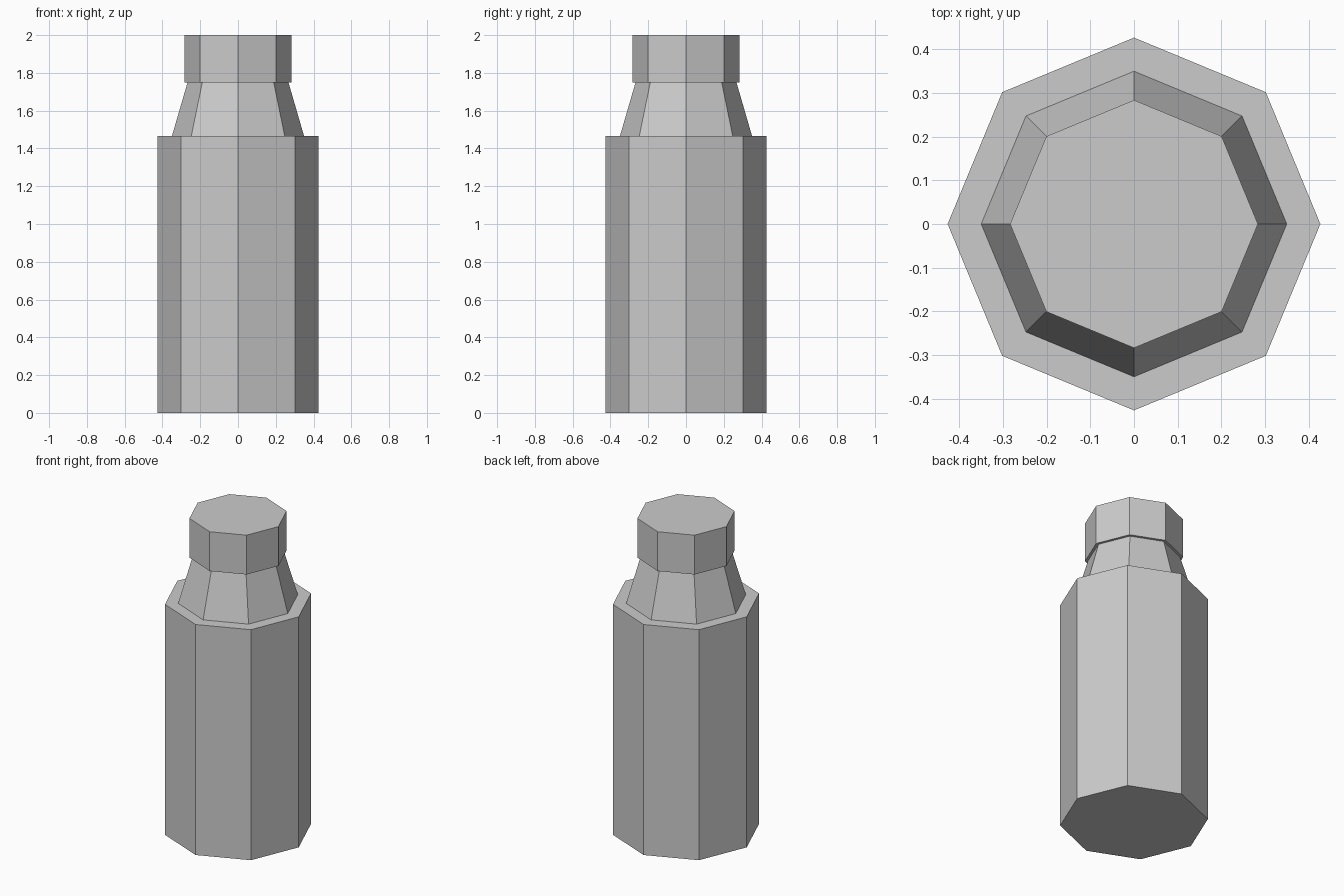
import bpy

if "Cube" in bpy.data.objects:
    bpy.data.objects.remove(bpy.data.objects["Cube"])

SIDES = 8


def section(name, r_bottom, r_top, z0, z1, fill='NGON'):
    """Eight-sided straight or tapered section with corners on the axes."""
    bpy.ops.mesh.primitive_cone_add(
        vertices=SIDES, radius1=r_bottom, radius2=r_top, depth=z1 - z0,
        end_fill_type=fill, location=(0, 0, (z0 + z1) / 2))
    obj = bpy.context.object
    obj.name = obj.data.name = name
    return obj


# Main cylinder of the bottle
section("bottle_body", 0.427, 0.427, 0.0, 1.465)

# Tapered shoulder, open where it meets the body and cap
section("bottle_shoulder", 0.35, 0.267, 1.465, 1.75, 'NOTHING')

# Cap slightly overhanging the shoulder
section("bottle_cap", 0.284, 0.284, 1.75, 2.0)
